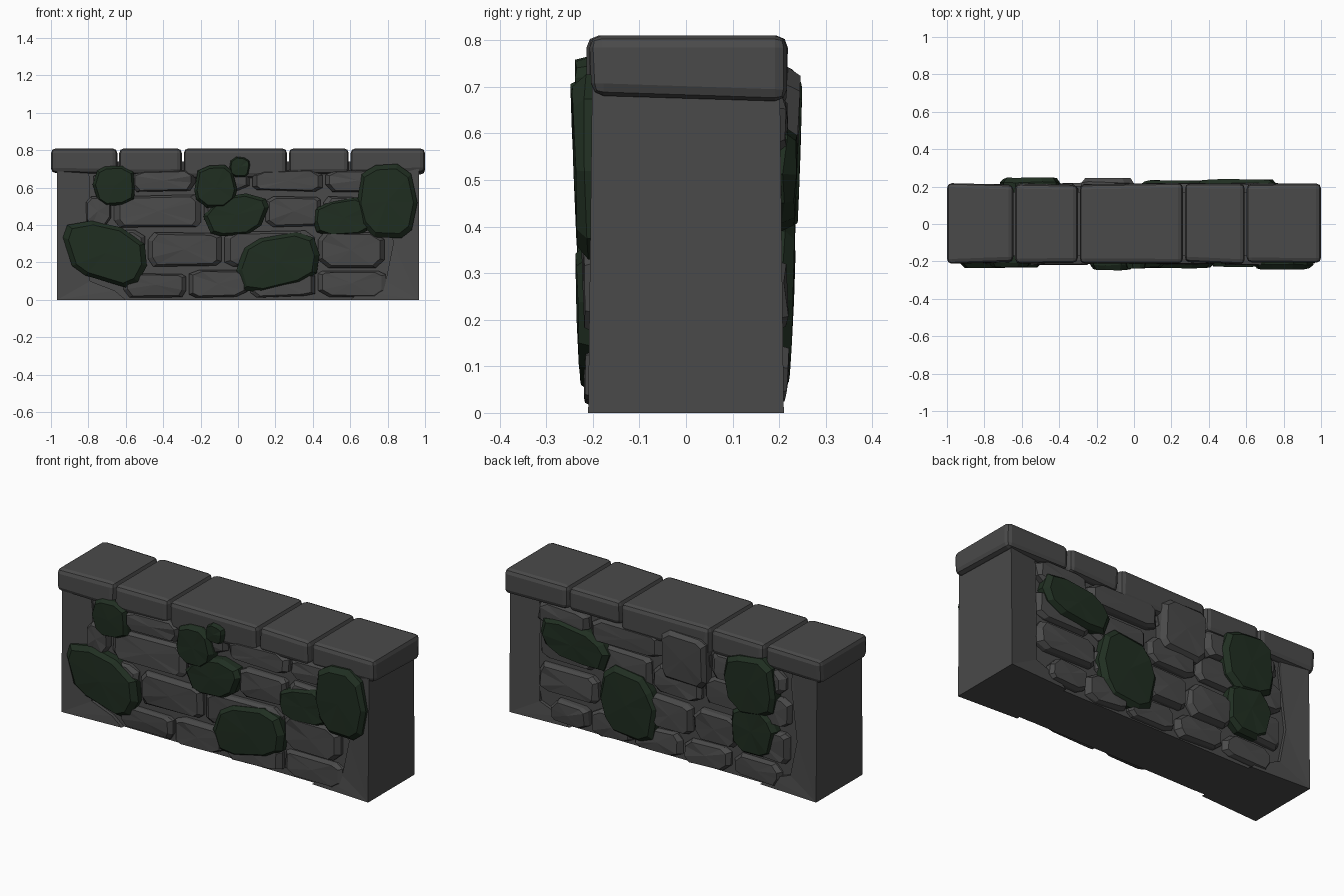
import bpy, bmesh, random
from math import sin, cos, tau, copysign
from mathutils import Vector

if "Cube" in bpy.data.objects:
    bpy.data.objects.remove(bpy.data.objects["Cube"])

random.seed(7)
R = random.uniform


def material(name, col):
    m = bpy.data.materials.new(name)
    m.diffuse_color = (*col, 1)
    m.use_nodes = True
    m.node_tree.nodes["Principled BSDF"].inputs["Base Color"].default_value = m.diffuse_color
    return m


STONE = material("grey stone", (0.068, 0.068, 0.068))
MOSS = material("dark green moss", (0.0145, 0.028, 0.0155))


def finish(name, bm, mat):
    bmesh.ops.recalc_face_normals(bm, faces=bm.faces)
    me = bpy.data.meshes.new(name)
    bm.to_mesh(me)
    bm.free()
    me.materials.append(mat)
    ob = bpy.data.objects.new(name, me)
    bpy.context.collection.objects.link(ob)
    return ob


def slab(name, outline, side, depth, mat, tilt=0.0, rough=0.006):
    """Chiselled plate on the front (side=-1) or back (side=1): rings and a fanned face."""
    bm = bmesh.new()
    n = len(outline)
    cx = sum(p[0] for p in outline) / n
    cz = sum(p[1] for p in outline) / n

    def ring(scale, depth_of):
        return [bm.verts.new((cx + (x - cx) * scale, side * depth_of(z - cz),
                              max(cz + (z - cz) * scale, 0))) for x, z in outline]

    rings = [ring(1, lambda h: 0.12),
             ring(1, lambda h: depth - 0.028 + tilt * h + R(-rough, rough)),
             ring(0.87, lambda h: depth + tilt * h - R(0, rough))]
    centre = bm.verts.new((cx, side * depth, cz))
    for i in range(n):
        j = (i + 1) % n
        for a, b in zip(rings, rings[1:]):
            bm.faces.new((a[i], a[j], b[j], b[i]))
        bm.faces.new((rings[2][i], rings[2][j], centre))
    bm.faces.new(rings[0])
    return finish(name, bm, mat)


def block_outline(x0, x1, z0, z1):
    """Rectangle with uneven cut corners."""
    pts = []
    for x, z, sx, sz in ((x0, z0, 1, 1), (x1, z0, -1, 1), (x1, z1, -1, -1), (x0, z1, 1, -1)):
        a = (x, z + sz * R(0.015, 0.045))
        b = (x + sx * R(0.02, 0.06), z + R(-0.008, 0.008))
        pts += [a, b] if sx == sz else [b, a]
    return pts


def blob_outline(cx, cz, rx, rz, slope, n=10):
    """Irregular squarish polygon, sheared upwards by slope."""
    pts = []
    for i in range(n):
        a = (i + R(-0.2, 0.2)) * tau / n
        k = R(0.93, 1.05)
        x = rx * k * copysign(abs(cos(a)) ** 0.75, cos(a))
        z = rz * k * copysign(abs(sin(a)) ** 0.75, sin(a))
        pts.append((cx + x, cz + z + slope * x))
    return pts


def box(name, x0, x1, y0, y1, z0, z1, bevel=0, jitter=0):
    bm = bmesh.new()
    bmesh.ops.create_cube(bm, size=1)
    for v in bm.verts:
        top = v.co.z > 0
        v.co = Vector((x1 if v.co.x > 0 else x0,
                       (y1 if v.co.y > 0 else y0) + R(-jitter, jitter),
                       z1 if top else z0 + R(-jitter, jitter)))
    if bevel:
        bmesh.ops.bevel(bm, geom=bm.edges[:], offset=bevel, segments=2, profile=0.5, affect='EDGES')
    return finish(name, bm, STONE)


# Recessed core
box("wall_core", -0.95, 0.945, -0.17, 0.17, 0, 0.74)

# End pillars with a flared foot, tapering slightly upwards
PILLAR = [(0.967, 0), (0.6, 0), (0.66, 0.05), (0.79, 0.1), (0.83, 0.3), (0.79, 0.62), (0.8, 0.7), (0.967, 0.7)]
for s, label in ((-1, "left"), (1, "right")):
    bm = bmesh.new()
    rings = []
    for side in (-1, 1):
        rings.append([bm.verts.new((s * x, side * (0.21 - 0.012 * z - (0.02 if x < 0.9 else 0)), z))
                      for x, z in PILLAR])
        bm.faces.new(rings[-1])
    for i in range(len(PILLAR)):
        j = (i + 1) % len(PILLAR)
        bm.faces.new((rings[0][i], rings[0][j], rings[1][j], rings[1][i]))
    bmesh.ops.triangulate(bm, faces=[f for f in bm.faces if len(f.verts) > 4])
    finish(label + "_pillar", bm, STONE)

# Coping stones between joints
JOINTS = [-1.005, -0.64, -0.295, 0.267, 0.597, 1.005]
for i, (a, b) in enumerate(zip(JOINTS, JOINTS[1:])):
    box(f"cap_stone_{i + 1}", a + 0.005, b - 0.005, -0.208, 0.214,
        0.65 if i == 2 else 0.675, 0.81, 0.026, 0.008)

# Courses of wall stones: bottom, top, joints along x
FRONT = [(0.005, 0.16, [-0.62, -0.27, 0.06, 0.42, 0.8]),
         (0.175, 0.375, [-0.82, -0.49, -0.08, 0.42, 0.79]),
         (0.39, 0.56, [-0.82, -0.67, -0.19, 0.14, 0.45, 0.85]),
         (0.57, 0.7, [-0.78, -0.58, -0.22, 0.07, 0.46, 0.82])]
BACK = [(0.005, 0.15, [-0.74, -0.42, -0.11, 0.2, 0.47, 0.72]),
        (0.16, 0.34, [-0.79, -0.47, -0.18, 0.1, 0.41, 0.8]),
        (0.355, 0.525, [-0.8, -0.61, -0.24, 0.08, 0.43, 0.8]),
        (0.54, 0.69, [-0.77, -0.29, 0.01, 0.47, 0.8])]
for label, side, courses in (("front", -1, FRONT), ("back", 1, BACK)):
    for r, (z0, z1, joints) in enumerate(courses):
        for i, (a, b) in enumerate(zip(joints, joints[1:])):
            slab(f"{label}_stone_{r + 1}_{i + 1}",
                 block_outline(a + 0.008, b - 0.008, z0 + R(0, 0.015), z1 - R(0, 0.015)),
                 side, R(0.203, 0.222), STONE, R(-0.05, 0.05), 0.009)

# Large bulging stone under the coping at the back
slab("back_bulging_stone", block_outline(-0.28, 0.0, 0.46, 0.74), 1, 0.243, STONE, 0.05)

# Moss patches: centre x, centre z, half width, half height, slope, depth
FRONT_MOSS = [(-0.71, 0.25, 0.23, 0.16, -0.25, 0.234), (-0.66, 0.61, 0.115, 0.11, 0, 0.23),
              (-0.12, 0.605, 0.115, 0.115, 0, 0.245), (0.01, 0.71, 0.055, 0.055, 0, 0.238),
              (-0.01, 0.45, 0.17, 0.11, 0.15, 0.232), (0.22, 0.2, 0.23, 0.15, 0.2, 0.235),
              (0.8, 0.53, 0.16, 0.205, 0, 0.242), (0.57, 0.44, 0.175, 0.1, 0.1, 0.228)]
BACK_MOSS = [(0.55, 0.5, 0.21, 0.11, 0.15, 0.238), (0.22, 0.24, 0.18, 0.2, 0.1, 0.232),
             (-0.56, 0.56, 0.165, 0.175, 0, 0.246), (-0.57, 0.3, 0.14, 0.15, 0, 0.232)]
for label, side, patches in (("front", -1, FRONT_MOSS), ("back", 1, BACK_MOSS)):
    for i, (*shape, depth) in enumerate(patches):
        slab(f"{label}_moss_{i + 1}", blob_outline(*shape), side, depth, MOSS, 0.03)
